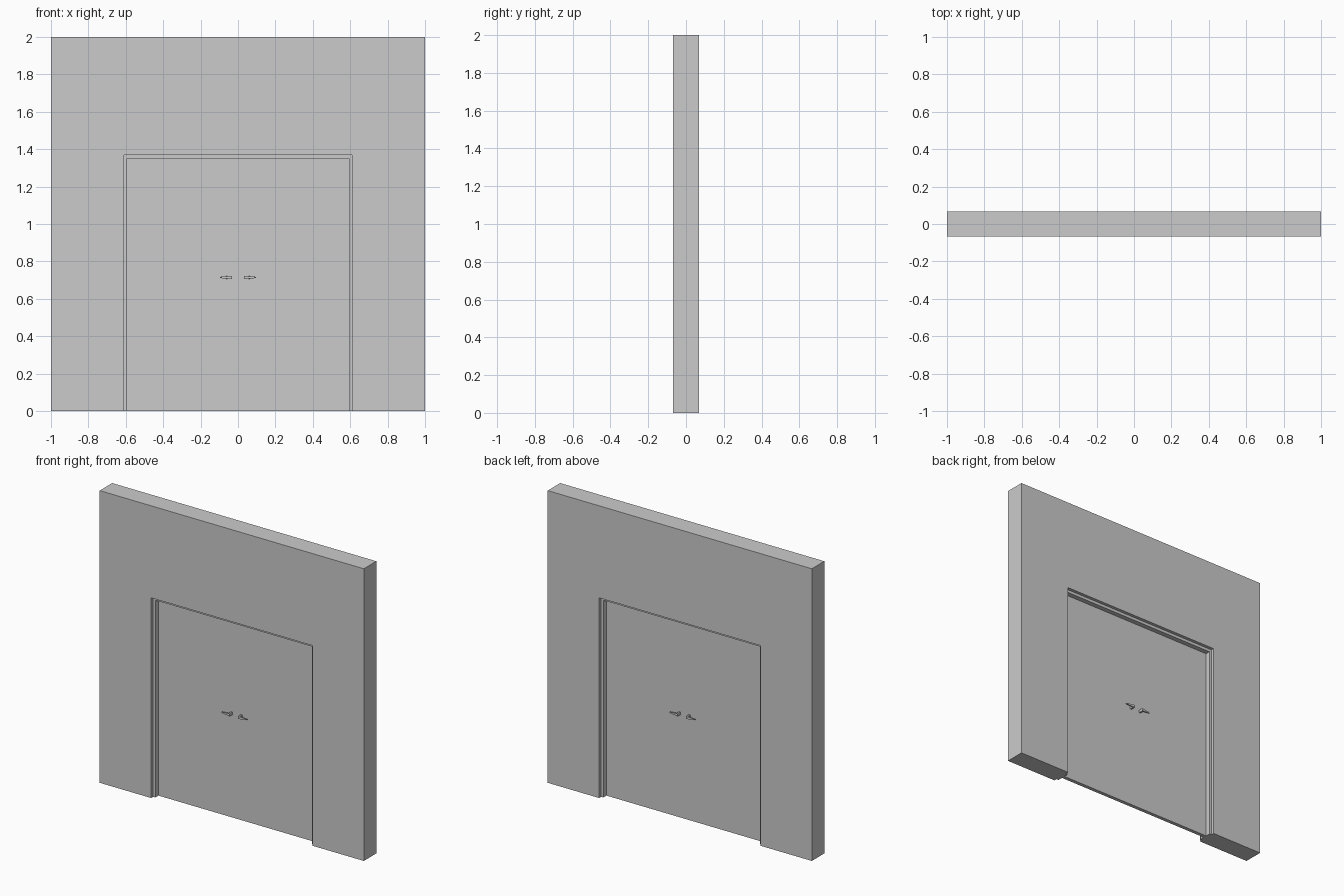
import bpy, bmesh

if "Cube" in bpy.data.objects:
    bpy.data.objects.remove(bpy.data.objects["Cube"])

def finish(name, bm):
    bmesh.ops.recalc_face_normals(bm, faces=bm.faces)
    mesh = bpy.data.meshes.new(name)
    bm.to_mesh(mesh)
    bm.free()
    obj = bpy.data.objects.new(name, mesh)
    bpy.context.collection.objects.link(obj)
    return obj

def arch(name, outer_w, outer_h, inner_w, inner_h, half_depth):
    """Upside-down U profile in XZ, extruded along Y."""
    profile = [(-outer_w, 0), (-outer_w, outer_h), (outer_w, outer_h), (outer_w, 0),
               (inner_w, 0), (inner_w, inner_h), (-inner_w, inner_h), (-inner_w, 0)]
    bm = bmesh.new()
    face = bm.faces.new([bm.verts.new((x, -half_depth, z)) for x, z in profile])
    ext = bmesh.ops.extrude_face_region(bm, geom=[face], use_keep_orig=True)
    moved = [v for v in ext["geom"] if isinstance(v, bmesh.types.BMVert)]
    bmesh.ops.translate(bm, verts=moved, vec=(0, 2 * half_depth, 0))
    return finish(name, bm)

def box(name, half_w, half_d, height):
    bm = bmesh.new()
    bmesh.ops.create_cube(bm, size=2)
    for v in bm.verts:
        v.co = (v.co.x * half_w, v.co.y * half_d, (v.co.z + 1) * height / 2)
    return finish(name, bm)

DOOR_Y = 0.0125
HANDLE_Z = 0.714

def handle(name, sx, sy):
    """Lever handle: short stem out of the door, then a tapering grip."""
    # outer point, inner point, half height
    sections = [((0.032, DOOR_Y), (0.043, DOOR_Y), 0.009),
                ((0.032, 0.047), (0.043, 0.038), 0.009),
                ((0.096, 0.041), (0.096, 0.036), 0.003)]
    bm = bmesh.new()
    rings = []
    for o, i, h in sections:
        rings.append([bm.verts.new((sx * p[0], sy * p[1], HANDLE_Z + dz))
                      for p, dz in ((o, -h), (o, h), (i, h), (i, -h))])
    for a, b in zip(rings, rings[1:]):
        for k in range(4):
            n = (k + 1) % 4
            bm.faces.new((a[k], a[n], b[n], b[k]))
    bm.faces.new(rings[0])
    bm.faces.new(rings[-1])
    return finish(name, bm)

# Wall with doorway, door frame set into it, and the door panel
arch("wall", 1.0, 2.0, 0.61, 1.37, 0.0675)
arch("door_frame", 0.61, 1.37, 0.594, 1.35, 0.046)
box("door_panel", 0.594, DOOR_Y, 1.35)

# Lever handles on both faces, mirrored left and right
for sy, face in ((-1, "front"), (1, "back")):
    for sx, side in ((-1, "left"), (1, "right")):
        handle(f"handle_{face}_{side}", sx, sy)
